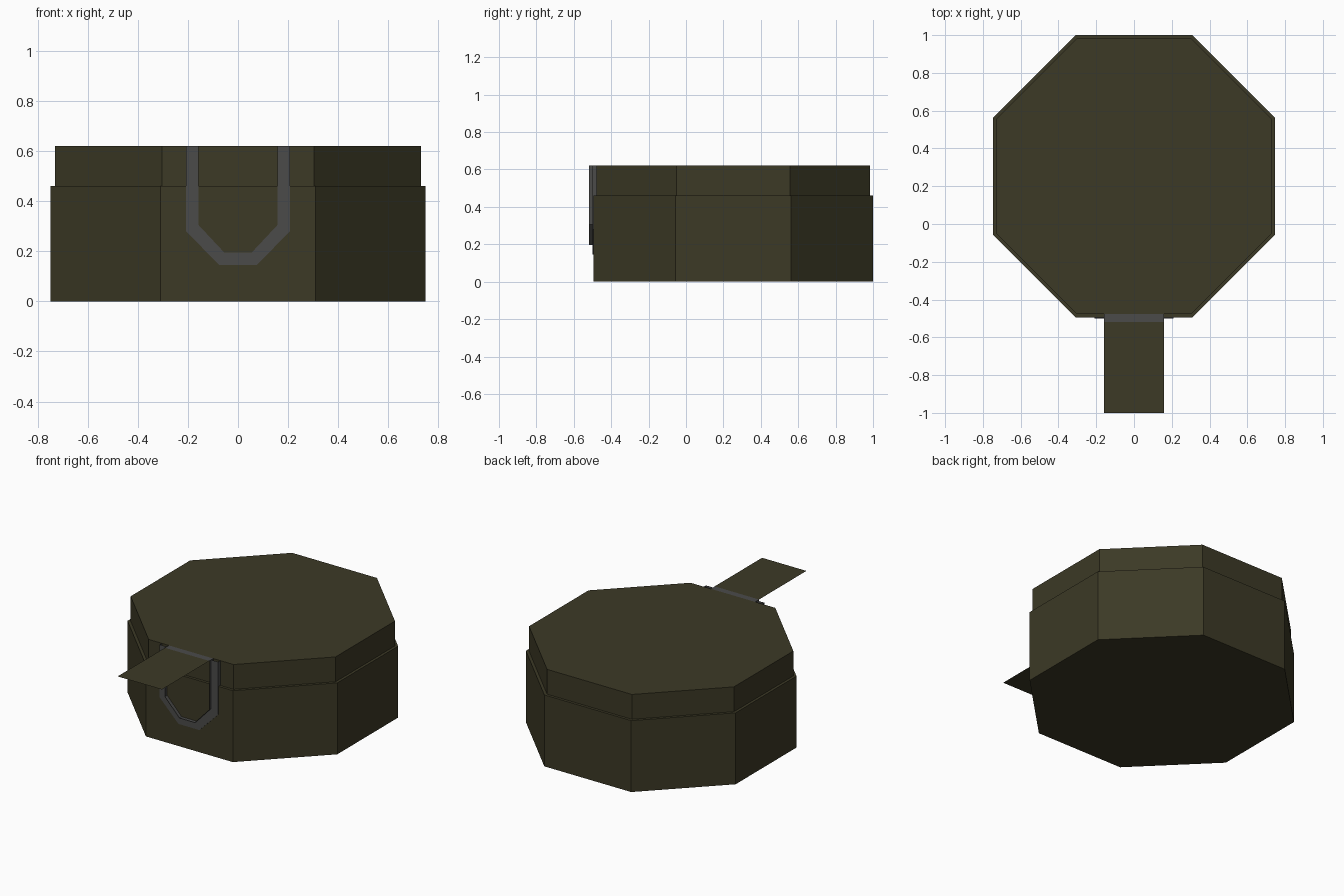
import bpy, bmesh, math

if "Cube" in bpy.data.objects:
    bpy.data.objects.remove(bpy.data.objects["Cube"])


def material(name, rgb):
    m = bpy.data.materials.new(name)
    m.diffuse_color = (*rgb, 1.0)
    m.use_nodes = True
    m.node_tree.nodes["Principled BSDF"].inputs["Base Color"].default_value = m.diffuse_color
    return m


olive = material("dark_olive", (0.045, 0.041, 0.019))
grey = material("dark_grey", (0.070, 0.070, 0.068))


def make(name, verts, faces, mat, fix_normals=True):
    me = bpy.data.meshes.new(name)
    me.from_pydata(verts, [], faces)
    if fix_normals:
        bm = bmesh.new()
        bm.from_mesh(me)
        bmesh.ops.recalc_face_normals(bm, faces=bm.faces)
        bm.to_mesh(me)
        bm.free()
    me.materials.append(mat)
    ob = bpy.data.objects.new(name, me)
    bpy.context.collection.objects.link(ob)
    return ob


CY = 0.2525  # octagon centre in y


def octagon(apothem, z):
    r = apothem / math.cos(math.pi / 8)
    return [(r * math.cos(math.pi / 8 + i * math.pi / 4),
             CY + r * math.sin(math.pi / 8 + i * math.pi / 4), z) for i in range(8)]


# Octagonal can: wide lower body with a slightly narrower upper part
rings = [octagon(0.7475, 0), octagon(0.7475, 0.46),
         octagon(0.73, 0.46), octagon(0.73, 0.62)]
verts = [v for r in rings for v in r]
faces = [tuple(reversed(range(8))), tuple(range(24, 32))]
for k in range(3):
    for i in range(8):
        j = (i + 1) % 8
        faces.append((k * 8 + i, k * 8 + j, k * 8 + 8 + j, k * 8 + 8 + i))
make("octagonal_body", verts, faces, olive)


# U-shaped outlines on the front, from top left down and back up
def outline(half_w, shoulder_z, floor_half, floor_z):
    right = [(floor_half, floor_z), (half_w, shoulder_z), (half_w, 0.62)]
    return [(-x, z) for x, z in reversed(right)] + right


inner = outline(0.158, 0.305, 0.055, 0.195)
outer = outline(0.208, 0.28, 0.075, 0.145)
n = len(inner)

# Flat flange around the opening
verts = [(x, -0.4995, z) for x, z in inner + outer]
faces = [(i, n + i, n + i + 1, i + 1) for i in range(n - 1)]
make("opening_flange", verts, faces, grey, False)

# Thin outer edge of the flange back to the body
verts = [(x, y, z) for y in (-0.4995, -0.477) for x, z in outer]
faces = [(i, n + i, n + i + 1, i + 1) for i in range(n - 1)]
make("flange_edge", verts, faces, grey, False)

# Short open collar projecting from the flange, closed along the top
verts = [(x, y, z) for y in (-0.518, -0.4775) for x, z in inner]
faces = [(i, n + i, n + (i + 1) % n, (i + 1) % n) for i in range(n)]
make("opening_collar", verts, faces, grey, False)

# Raised flap hinged on the top of the collar
make("open_flap", [(-0.158, -1, 0.62), (0.158, -1, 0.62),
                   (0.158, -0.518, 0.62), (-0.158, -0.518, 0.62)],
     [(0, 1, 2, 3)], olive, False)
